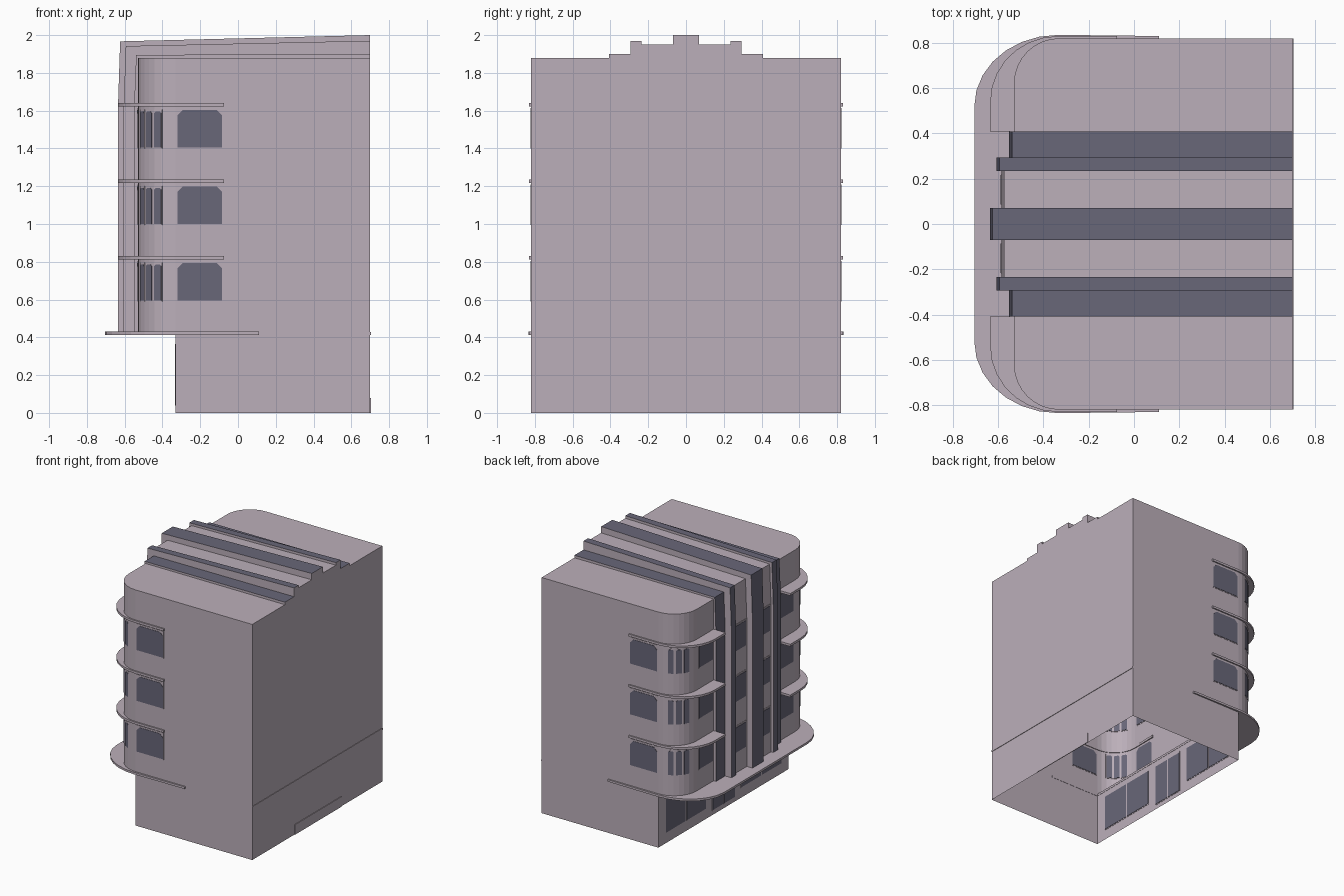
import bpy, bmesh, math
from mathutils import Vector

if "Cube" in bpy.data.objects:
    bpy.data.objects.remove(bpy.data.objects["Cube"])


def material(name, rgb):
    m = bpy.data.materials.new(name)
    m.diffuse_color = (*rgb, 1)
    m.use_nodes = True
    m.node_tree.nodes["Principled BSDF"].inputs["Base Color"].default_value = m.diffuse_color
    return m


WALL = material("pale mauve wall", (0.50, 0.43, 0.49))
DARK = material("slate trim and glass", (0.14, 0.135, 0.19))


def prism(name, pts, offset, mats, bottom=True, top=True, rule=None):
    """Sweep a closed outline along an offset; rule picks the material from a face normal."""
    bm = bmesh.new()
    a = [bm.verts.new(p) for p in pts]
    b = [bm.verts.new(Vector(p) + Vector(offset)) for p in pts]
    n = len(pts)
    for i in range(n):
        j = (i + 1) % n
        bm.faces.new((a[i], a[j], b[j], b[i]))
    caps = []
    if bottom:
        caps.append(bm.faces.new(a[::-1]))
    if top:
        caps.append(bm.faces.new(b))
    bmesh.ops.recalc_face_normals(bm, faces=bm.faces)
    bm.normal_update()
    if rule:
        for f in bm.faces:
            f.material_index = 1 if rule(f.normal) else 0
    bmesh.ops.triangulate(bm, faces=caps)
    me = bpy.data.meshes.new(name)
    bm.to_mesh(me)
    bm.free()
    for m in mats:
        me.materials.append(m)
    ob = bpy.data.objects.new(name, me)
    bpy.context.collection.objects.link(ob)
    return ob


def arc(cx, cy, rx, ry, n):
    """Quarter ellipse from the facade (-x) round to the +y side."""
    return [(cx - rx * math.cos(i * math.pi / 2 / n), cy + ry * math.sin(i * math.pi / 2 / n))
            for i in range(n + 1)]


def mirror(pts):
    return [(x, -y) for x, y in reversed(pts)]


def at(pts, z):
    return [(x, y, z) for x, y in pts]


def box(name, x0, x1, y0, y1, z0, z1):
    prism(name, at([(x0, y0), (x1, y0), (x1, y1), (x0, y1)], z0), (0, 0, z1 - z0), [WALL])


def plate(name, x, y, ang, w, z0, z1, thick, mat, cut=0.0):
    """Thin wall plate centred on a wall point; ang is the outward direction."""
    n = Vector((math.cos(ang), math.sin(ang), 0))
    u = Vector((-n.y, n.x, 0))
    h = w / 2
    prof = [(-h, z0), (h, z0), (h, z1 - cut), (h - cut, z1), (-h + cut, z1), (-h, z1 - cut)]
    if not cut:
        prof = [(-h, z0), (h, z0), (h, z1), (-h, z1)]
    base = Vector((x, y, 0)) - n * thick / 2
    prism(name, [base + u * p + Vector((0, 0, z)) for p, z in prof], n * thick, [mat])


def window(name, x, y, ang, w, z0, z1, cut=0.0):
    plate(name + "_frame", x, y, ang, w + 0.008, z0 - 0.005, z1 + 0.012, 0.004, WALL)
    plate(name + "_glass", x, y, ang, w, z0, z1, 0.009, DARK, cut)


# Shells, open underneath
half = arc(-0.33, 0.62, 0.20, 0.20, 8) + [(0.70, 0.82)]
prism("upper_storeys", at(mirror(half) + half, 0.42), (0, 0, 1.46), [WALL], bottom=False)
low = [(-0.33, -0.82), (0.70, -0.82), (0.70, 0.82), (-0.33, 0.82)]
prism("ground_storey", at(low, 0), (0, 0, 0.42), [WALL], bottom=False, top=False)

# Wide canopy ring above the ground storey
outer = arc(-0.335, 0.52, 0.37, 0.315, 7) + [(0.11, 0.83)]
inner = [(0.11, 0.818), (-0.328, 0.818)]
prism("canopy", at(mirror(outer) + outer + inner + mirror(inner), 0.413), (0, 0, 0.017), [WALL])
box("back_band", 0.70, 0.704, -0.82, 0.82, 0.413, 0.428)
box("back_threshold", 0.70, 0.705, -0.29, 0.30, 0.0, 0.08)

# Stepped ribs running down the facade and across the roof: y0, y1, front x, front z, back z
def rib(name, y0, y1, xf, zf, zb, dark):
    prof = [(-0.53, 0.43), (xf - 0.006, 0.43), (xf - 0.006, 1.6), (xf + 0.006, zf),
            (0.70, zb), (0.70, 1.88), (-0.53, 1.88)]
    rule = (lambda n: n.z > 0.5 or n.x < -0.5) if dark else None
    prism(name, [(x, y0, z) for x, z in prof], (0, y1 - y0, 0), [WALL, DARK], rule=rule)


rib("centre_rib", -0.07, 0.07, -0.63, 1.967, 2.0, True)
FLOORS = (0.595, 1.0, 1.405)
for s, tag in ((1, "left"), (-1, "right")):
    def span(a, b):
        return sorted((s * a, s * b))
    rib("panel_" + tag, *span(0.07, 0.235), -0.58, 1.925, 1.95, False)
    rib("fin_" + tag, *span(0.235, 0.293), -0.60, 1.942, 1.97, True)
    rib("outer_step_" + tag, *span(0.293, 0.408), -0.545, 1.895, 1.90, True)

    for k, z in enumerate(FLOORS):
        label = f"{tag}_{k + 1}"
        # Curved sunshade
        shade = [(-0.52, 0.408), (-0.635, 0.408)] + arc(-0.335, 0.54, 0.30, 0.29, 7)
        shade += [(-0.075, 0.83), (-0.075, 0.815)] + arc(-0.33, 0.62, 0.195, 0.195, 8)[::-1]
        prism("sunshade_" + label, at([(x, s * y) for x, y in shade], z + 0.217),
              (0, 0, 0.018), [WALL])
        # Side, facade and panel windows
        window("side_window_" + label, -0.2025, s * 0.82, s * math.pi / 2, 0.235, z, z + 0.198, 0.028)
        window("facade_window_" + label, -0.53, s * 0.51, math.pi, 0.17, z, z + 0.198, 0.02)
        window("panel_window_" + label, -0.586, s * 0.152, math.pi, 0.13, z, z + 0.198)
        # Slim panes round the corner
        for i, a in enumerate((28, 45, 62)):
            t = math.radians(a)
            x, y = -0.33 - 0.198 * math.cos(t), 0.62 + 0.198 * math.sin(t)
            window(f"corner_pane_{label}_{i}", x, s * y, math.pi - s * t, 0.042, z, z + 0.19, 0.008)

    # Shop windows and one door leaf on the ground storey
    for i, y in enumerate((0.345, 0.605)):
        window(f"shop_window_{tag}_{i}", -0.33, s * y, math.pi, 0.245, 0.085, 0.365)
    window("door_leaf_" + tag, -0.33, s * 0.072, math.pi, 0.13, 0.04, 0.365)
